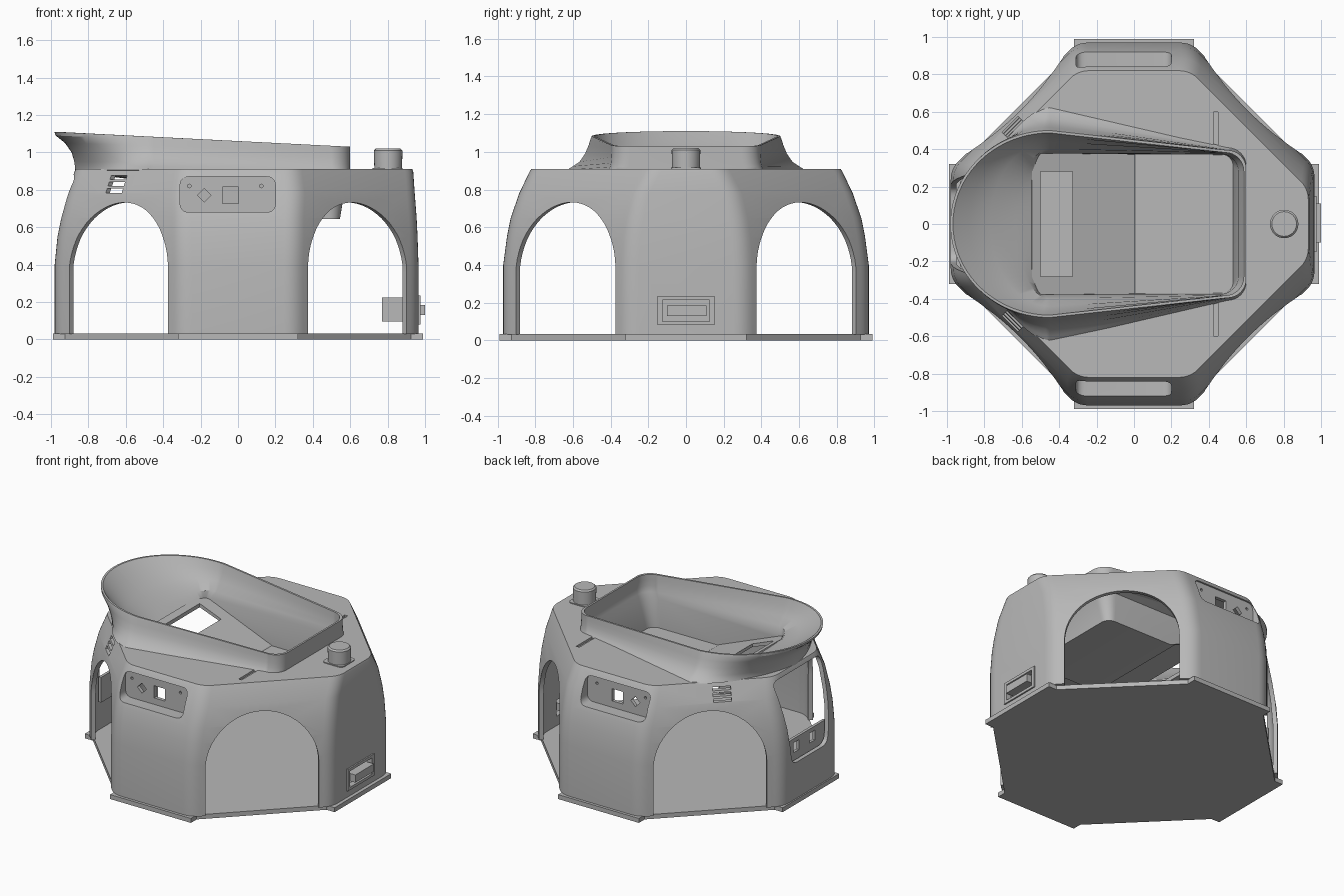
import bpy, bmesh
from math import sin, cos, pi, radians
from mathutils import Vector, Matrix

if "Cube" in bpy.data.objects:
    bpy.data.objects.remove(bpy.data.objects["Cube"], do_unlink=True)

grey = bpy.data.materials.new("plain grey")
grey.use_nodes = True
grey.diffuse_color = (0.48, 0.48, 0.48, 1)
grey.node_tree.nodes["Principled BSDF"].inputs["Base Color"].default_value = (0.48, 0.48, 0.48, 1)


def loft(name, rings):
    """Closed solid through matching rings of points."""
    bm = bmesh.new()
    loops = [[bm.verts.new(p) for p in r] for r in rings]
    n = len(loops[0])
    for a, b in zip(loops, loops[1:]):
        for i in range(n):
            bm.faces.new((a[i], a[(i + 1) % n], b[(i + 1) % n], b[i]))
    bm.faces.new(loops[0][::-1])
    bm.faces.new(loops[-1])
    bmesh.ops.recalc_face_normals(bm, faces=bm.faces)
    me = bpy.data.meshes.new(name)
    bm.to_mesh(me)
    bm.free()
    ob = bpy.data.objects.new(name, me)
    bpy.context.collection.objects.link(ob)
    me.materials.append(grey)
    return ob


def box(name, x, y, z):
    corners = [(x[0], y[0]), (x[1], y[0]), (x[1], y[1]), (x[0], y[1])]
    return loft(name, [[(a, b, h) for a, b in corners] for h in z])


def side_prism(name, profile, half):
    """Extrude an (x, z) profile across y."""
    return loft(name, [[(x, y, z) for x, z in profile] for y in (-half, half)])


def activate(ob):
    bpy.ops.object.select_all(action='DESELECT')
    ob.select_set(True)
    bpy.context.view_layer.objects.active = ob


def cut(ob, *cutters):
    for c in cutters:
        c.hide_render = True
        m = ob.modifiers.new("cut", 'BOOLEAN')
        m.operation, m.solver, m.object = 'DIFFERENCE', 'EXACT', c
        activate(ob)
        bpy.ops.object.modifier_apply(modifier=m.name)
        bpy.data.objects.remove(c, do_unlink=True)


def smooth(ob, angle=30):
    activate(ob)
    bpy.ops.object.shade_smooth_by_angle(angle=radians(angle))


def rounded(points, r, steps=5):
    """Polygon with softened corners."""
    pts = [Vector(p) for p in points]
    out = []
    for i, p in enumerate(pts):
        a = p + (pts[i - 1] - p).normalized() * r
        b = p + (pts[(i + 1) % len(pts)] - p).normalized() * r
        for k in range(steps + 1):
            t = k / steps
            out.append(a * (1 - t) ** 2 + p * 2 * t * (1 - t) + b * t * t)
    return out


def octagon(z, y, xr, xl, s, inset=0.0):
    y, xr, xl, s = y - inset, xr - inset, xl - inset, s - inset * 1.41
    half = [(xr, s - xr), (s - y, y), (y - s, y), (-xl, s - xl)]
    poly = half + [(a, -b) for a, b in reversed(half)]
    return [(p.x, p.y, z) for p in rounded(poly, 0.06)]


def arch(half, z_low, z_spring, steps=32):
    pts = [(-half, z_low), (half, z_low)]
    return pts + [(half * cos(pi * k / steps), z_spring + half * sin(pi * k / steps)) for k in range(steps + 1)]


# Shell: tapering octagon, hollowed, with thicker pockets on the two sides
levels = [(0.03, 0.97, 0.965, 0.98, 1.275), (0.40, 0.97, 0.965, 0.98, 1.275),
          (0.55, 0.95, 0.96, 0.965, 1.26), (0.65, 0.93, 0.955, 0.945, 1.24),
          (0.78, 0.885, 0.945, 0.91, 1.2), (0.895, 0.83, 0.937, 0.875, 1.13),
          (0.91, 0.82, 0.932, 0.868, 1.12)]
shell = loft("shell", [octagon(*lv) for lv in levels])
inner = [octagon(*lv, inset=0.03) for lv in levels[:-1]]
inner[0] = [(x, y, -0.1) for x, y, z in inner[0]]
inner[-1] = [(x, y, 0.885) for x, y, z in inner[-1]]
cavity = loft("cavity", inner)
for s in (-1, 1):
    cut(cavity, box("pocket_block", (-0.34, 0.23), sorted((s * 0.805, s * 1.1)), (0.65, 1.0)))
cut(shell, cavity)

# Four diagonal arches
for quarter in range(4):
    rot = Matrix.Rotation(pi / 4 + quarter * pi / 2, 4, 'Z')
    prism = [[rot @ Vector((d, u, z)) for u, z in arch(0.374, -0.2, 0.358)] for d in (0.4, 1.3)]
    cut(shell, loft("arch_cutter", prism))

# Side pockets with a square hole, a diamond hole and screw holes, and vents
for s in (-1, 1):
    pocket = rounded([(-0.31, 0.68), (0.2, 0.68), (0.2, 0.87), (-0.31, 0.87)], 0.05)
    cut(shell, loft("pocket_cutter", [[(p.x, s * d, p.y) for p in pocket] for d in (0.83, 1.2)]))
    for x, z, r, sides, turn in ((-0.04, 0.77, 0.062, 4, pi / 4), (-0.18, 0.77, 0.036, 4, 0),
                                 (-0.26, 0.82, 0.01, 8, 0), (0.125, 0.82, 0.01, 8, 0)):
        hole = [(x + r * cos(turn + 2 * pi * k / sides), z + r * sin(turn + 2 * pi * k / sides)) for k in range(sides)]
        cut(shell, loft("hole_cutter", [[(a, s * d, b) for a, b in hole] for d in (0.7, 0.9)]))
    for z in (0.795, 0.83, 0.865):
        vent = box("vent_cutter", (-0.06, 0.06), (-0.08, 0.08), (z - 0.011, z + 0.011))
        vent.data.transform(Matrix.Translation((-0.66, s * 0.53, 0)) @ Matrix.Rotation(s * pi / 4, 4, 'Z'))
        cut(shell, vent)
    cut(shell, box("slot_cutter", (0.425, 0.45), sorted((s * 0.42, s * 0.6)), (0.895, 1.0)))

# Rear window and front socket opening
window = rounded([(-0.2, 0.29), (0.2, 0.29), (0.27, 0.88), (-0.27, 0.88)], 0.06)
cut(shell, loft("window_cutter", [[(x, p.x, p.y) for p in window] for x in (-1.2, -0.7)]))
cut(shell, box("socket_cutter", (0.85, 1.2), (-0.13, 0.13), (0.1, 0.215)))


# Funnel and hopper: one closed loft from outside floor, over the lip, to inside floor
def funnel_ring(z_front, z_back, xf, wf, xb, wb, centre=-0.45, power=1.0, r=0.1):
    half = []
    for k in range(9):
        a = pi / 2 * k / 8
        half.append((xf - r + r * cos(a), wf - r + r * sin(a)))
    for k in range(21):
        a = pi / 2 * k / 20
        half.append((centre - (centre - xb) * max(sin(a), 0) ** power, wb * max(cos(a), 0) ** power))
    half[-1] = (xb, 0.004)
    pts = half + [(x, -y) for x, y in reversed(half)]
    return [(x, y, z_front + (z_back - z_front) * min(1, (xf - x) / (xf - xb))) for x, y in pts]


cut(shell, loft("deck_cutter", [funnel_ring(z, z, 0.59, 0.385, -0.72, 0.47, power=1.2) for z in (0.86, 1.2)]))
funnel = loft("funnel", [
    funnel_ring(0.645, 0.645, 0.545, 0.385, -0.55, 0.39, -0.48, 0.5, 0.06),
    funnel_ring(0.855, 0.855, 0.58, 0.39, -0.56, 0.395, -0.48, 0.6),
    funnel_ring(0.885, 0.885, 0.60, 0.395, -0.80, 0.53, power=1.3),
    funnel_ring(0.905, 0.905, 0.60, 0.41, -0.872, 0.63, power=1.3),
    funnel_ring(0.92, 0.925, 0.60, 0.405, -0.872, 0.60, power=1.25),
    funnel_ring(0.94, 0.95, 0.60, 0.40, -0.875, 0.565, power=1.15),
    funnel_ring(0.97, 1.00, 0.60, 0.397, -0.89, 0.535, power=1.05),
    funnel_ring(1.00, 1.05, 0.60, 0.395, -0.925, 0.517),
    funnel_ring(1.02, 1.09, 0.60, 0.395, -0.975, 0.507),
    funnel_ring(1.03, 1.11, 0.60, 0.395, -0.982, 0.50),
    funnel_ring(1.03, 1.11, 0.587, 0.382, -0.968, 0.487),
    funnel_ring(0.99, 1.05, 0.587, 0.382, -0.885, 0.47),
    funnel_ring(0.95, 0.98, 0.587, 0.382, -0.77, 0.44),
    funnel_ring(0.91, 0.92, 0.58, 0.38, -0.63, 0.40),
    funnel_ring(0.87, 0.87, 0.56, 0.375, -0.535, 0.378, -0.48, 0.6),
    funnel_ring(0.665, 0.665, 0.53, 0.37, -0.53, 0.375, -0.48, 0.5, 0.06)])

# Hopper floor slopes up toward the rear, with a wide outlet in the slope
cut(funnel, side_prism("slope_cutter", [(-0.65, 0.3), (0.02, 0.3), (0.02, 0.645), (-0.53, 0.86), (-0.65, 0.86)], 0.6))
ramp = side_prism("hopper_ramp", [(0.03, 0.647), (0.0, 0.67), (-0.545, 0.885), (-0.555, 0.86)], 0.38)
cut(ramp, box("outlet_cutter", (-0.5, -0.33), (-0.28, 0.28), (0.5, 1.0)))

# Base plate with four flanges
corner = [(0.99, 0.32), (0.925, 0.32), (0.32, 0.925), (0.32, 0.99)]
outline = corner + [(-x, y) for x, y in reversed(corner)]
outline += [(x, -y) for x, y in reversed(outline)]
base_plate = loft("base_plate", [[(x, y, z) for x, y in outline] for z in (0.0, 0.032)])

# Knob on a thin square foot
foot = rounded([(0.72, -0.08), (0.88, -0.08), (0.88, 0.08), (0.72, 0.08)], 0.03)
knob_foot = loft("knob_foot", [[(p.x, p.y, z) for p in foot] for z in (0.9, 0.916)])
knob = loft("knob", [[(0.803 + r * cos(pi * k / 16), r * sin(pi * k / 16), z) for k in range(32)]
                     for r, z in ((0.074, 0.9), (0.076, 1.01), (0.066, 1.02))])

# Front socket: raised frame, connector body and plug
socket_frame = box("socket_frame", (0.945, 0.975), (-0.15, 0.15), (0.08, 0.235))
cut(socket_frame, box("frame_cutter", (0.9, 1.1), (-0.125, 0.125), (0.1, 0.215)))
box("socket_body", (0.77, 0.90), (-0.13, 0.13), (0.095, 0.225))
box("socket_plug", (0.88, 1.0), (-0.1, 0.11), (0.13, 0.185))

# Panel low in the rear window
rear_panel = box("rear_panel", (-0.93, -0.91), (-0.25, 0.25), (0.25, 0.43))
for y in (-0.1, 0.08):
    cut(rear_panel, box("panel_cutter", (-1.0, -0.8), (y - 0.03, y + 0.03), (0.33, 0.4)))

for ob in (shell, funnel, knob, knob_foot):
    smooth(ob)
